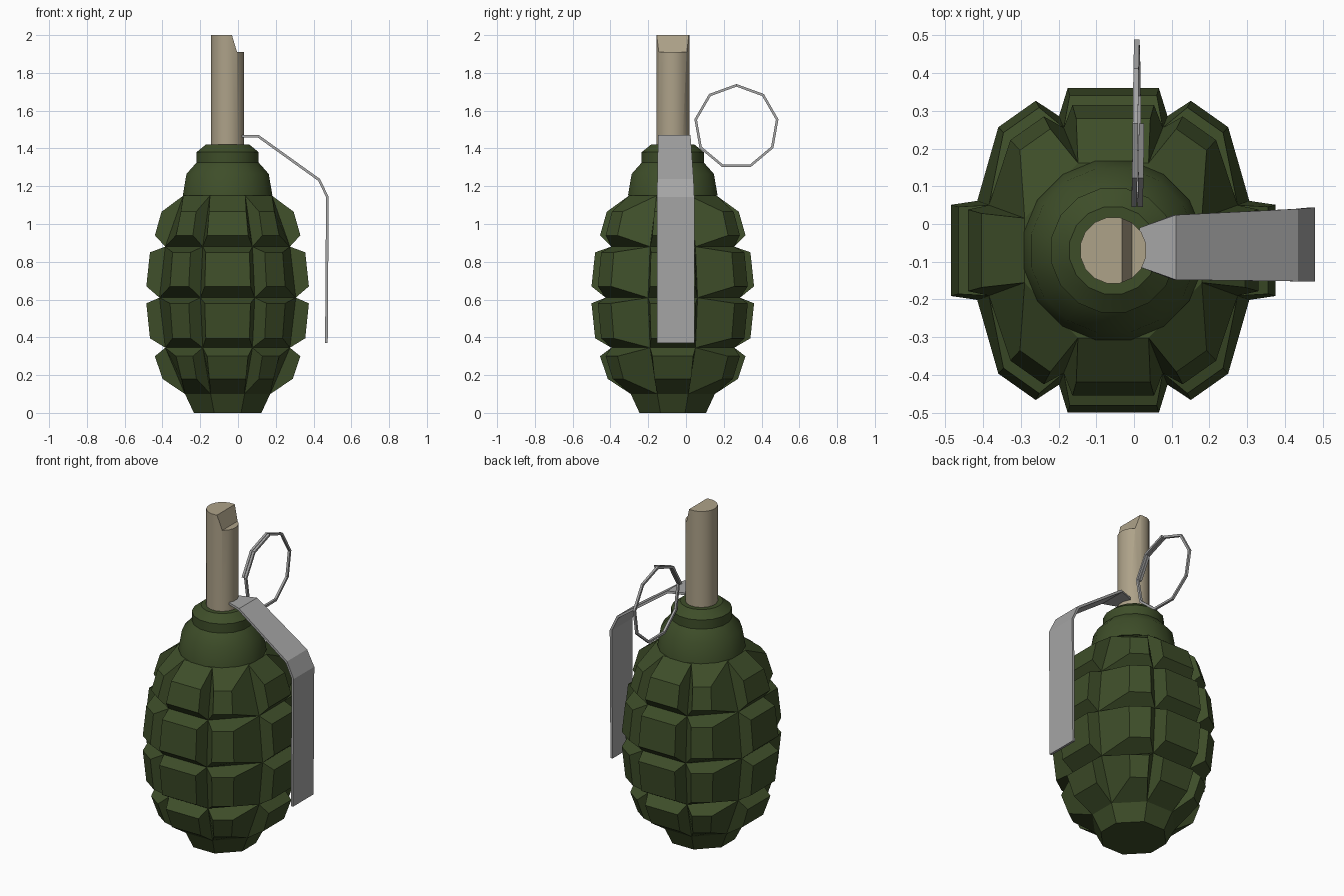
import bpy, bmesh, math
from mathutils import Vector

if "Cube" in bpy.data.objects:
    bpy.data.objects.remove(bpy.data.objects["Cube"])

CX, CY = -0.055, -0.07          # axis of body and fuse


def material(name, rgb):
    m = bpy.data.materials.new(name)
    m.diffuse_color = (*rgb, 1)
    m.use_nodes = True
    m.node_tree.nodes["Principled BSDF"].inputs["Base Color"].default_value = m.diffuse_color
    return m


GREEN = material("olive green", (0.048, 0.075, 0.022))
TAN = material("tan", (0.42, 0.36, 0.25))
GREY = material("steel grey", (0.38, 0.38, 0.38))


def finish(name, bm, mat, smooth=False):
    bmesh.ops.recalc_face_normals(bm, faces=bm.faces)
    me = bpy.data.meshes.new(name)
    bm.to_mesh(me)
    bm.free()
    me.materials.append(mat)
    ob = bpy.data.objects.new(name, me)
    bpy.context.collection.objects.link(ob)
    bpy.ops.object.select_all(action='DESELECT')
    ob.select_set(True)
    bpy.context.view_layer.objects.active = ob
    if smooth:
        bpy.ops.object.shade_smooth_by_angle(angle=math.radians(35))
    return ob


def polar(bm, r, deg, z):
    a = math.radians(deg)
    return bm.verts.new((CX + r * math.cos(a), CY + r * math.sin(a), z))


def lathe(name, profile, sides, mat):
    bm = bmesh.new()
    rings = [[polar(bm, r, 360 * (i + 0.5) / sides, z) for i in range(sides)] for r, z in profile]
    for a, b in zip(rings, rings[1:]):
        for i in range(sides):
            j = (i + 1) % sides
            bm.faces.new((a[i], a[j], b[j], b[i]))
    bm.faces.new(rings[0])
    bm.faces.new(rings[-1])
    return finish(name, bm, mat, True)


def prism(name, sections, mat):
    """Join a row of four-cornered sections into a closed solid."""
    bm = bmesh.new()
    rows = [[bm.verts.new(p) for p in s] for s in sections]
    for a, b in zip(rows, rows[1:]):
        for i in range(4):
            j = (i + 1) % 4
            bm.faces.new((a[i], a[j], b[j], b[i]))
    bm.faces.new(rows[0])
    bm.faces.new(rows[-1])
    return finish(name, bm, mat)


# Segmented body: eight columns of raised blocks between grooves
grooves = [-20, 20, 68, 112, 160, 200, 248, 292]
plates = [(-15.7, 15.7), (47, 62.6), (74.3, 105.7), (117.4, 133),
          (164.3, 195.7), (227, 242.6), (254.3, 285.7), (297.4, 313)]
base = [(0.19, 0), (0.24, 0.10), (0.351, 0.345), (0.384, 0.61), (0.351, 0.88), (0.25, 1.15)]
blocks = [((0.358, 0.18), (0.40, 0.30)), ((0.427, 0.395), (0.447, 0.58)),
          ((0.447, 0.67), (0.427, 0.85)), ((0.40, 0.94), (0.363, 1.065))]
bm = bmesh.new()
rings = [[polar(bm, r, a, z) for a in grooves] for r, z in base]
bm.faces.new(rings[0])
bm.faces.new(rings[-1])
for row, (lo, hi) in enumerate(zip(rings, rings[1:])):
    for i, (a0, a1) in enumerate(plates):
        j = (i + 1) % 8
        outer = (lo[i], lo[j], hi[j], hi[i])
        if row == 0:
            bm.faces.new(outer)
            continue
        (r0, z0), (r1, z1) = blocks[row - 1]
        inner = (polar(bm, r0, a0, z0), polar(bm, r0, a1, z0),
                 polar(bm, r1, a1, z1), polar(bm, r1, a0, z1))
        bm.faces.new(inner)
        for k in range(4):
            n = (k + 1) % 4
            bm.faces.new((outer[k], outer[n], inner[n], inner[k]))
finish("body", bm, GREEN)

# Stepped neck
lathe("neck", [(0.242, 1.15), (0.222, 1.265), (0.168, 1.325), (0.168, 1.38), (0.118, 1.42)], 16, GREEN)

# Fuse tube with a notch cut in the top
tube = lathe("fuse_tube", [(0.089, 1.40), (0.089, 2.0)], 16, TAN)
notch = [(-0.038, 2.02), (-0.005, 1.91), (0.2, 1.91), (0.2, 2.02)]
cutter = prism("notch_cutter", [[(x, y, z) for x, z in notch] for y in (-0.3, 0.2)], TAN)
cutter.hide_render = True
mod = tube.modifiers.new("notch", 'BOOLEAN')
mod.operation = 'DIFFERENCE'
mod.object = cutter
bpy.context.view_layer.objects.active = tube
bpy.ops.object.modifier_apply(modifier=mod.name)
bpy.data.objects.remove(cutter)

# Safety lever: bent strip (x, z, y low, y high)
path = [(0.015, 1.464, -0.114, -0.01), (0.108, 1.464, -0.148, 0.024), (0.43, 1.233, -0.152, 0.04),
        (0.473, 1.143, -0.153, 0.044), (0.468, 0.37, -0.153, 0.044)]
pts = [Vector((p[0], p[1])) for p in path]
sections = []
for i, (x, z, y0, y1) in enumerate(path):
    d = (pts[min(i + 1, 4)] - pts[max(i - 1, 0)]).normalized() * 0.007
    sections.append([(x - d.y, y0, z + d.x), (x - d.y, y1, z + d.x),
                     (x + d.y, y1, z - d.x), (x + d.y, y0, z - d.x)])
prism("safety_lever", sections, GREY)

# Pull ring: nine-sided wire loop, overlapping like a split ring
sections = []
for i in range(12):
    a = math.radians(130 - 40 * (i - 1))
    c, s = math.cos(a), math.sin(a)
    x = 0.0 + 0.02 * i / 11
    sections.append([(x + dx, 0.267 + (0.219 + dr) * c, 1.515 + (0.219 + dr) * s)
                     for dx, dr in ((-0.007, -0.007), (0.007, -0.007), (0.007, 0.007), (-0.007, 0.007))])
prism("pull_ring", sections, GREY)
